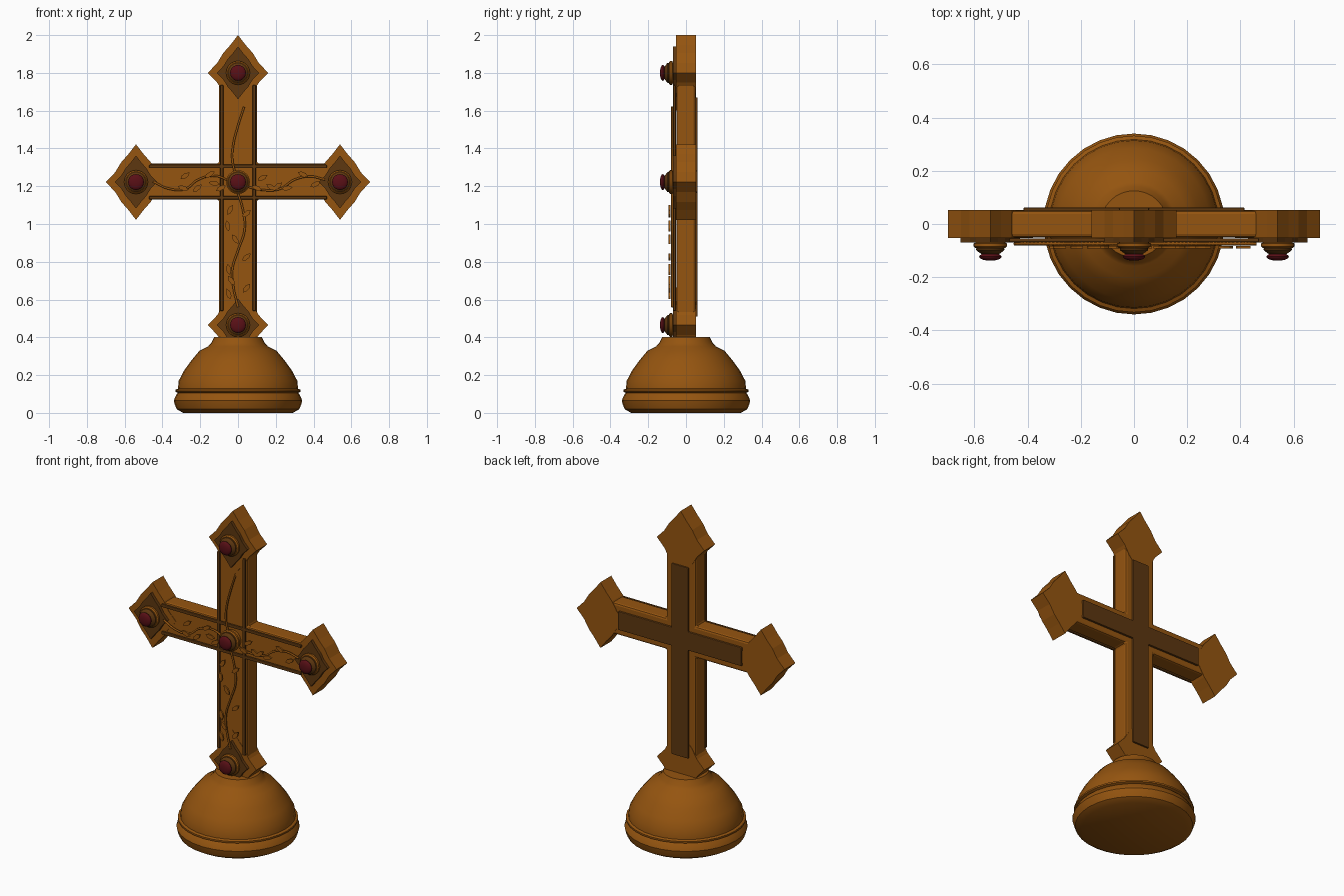
import bpy, bmesh, math
from mathutils import Vector

if "Cube" in bpy.data.objects:
    bpy.data.objects.remove(bpy.data.objects["Cube"])


def material(name, rgb):
    m = bpy.data.materials.new(name)
    m.diffuse_color = (*rgb, 1)
    m.use_nodes = True
    m.node_tree.nodes["Principled BSDF"].inputs["Base Color"].default_value = m.diffuse_color
    return m


BROWN = material("warm brown", (0.30, 0.09, 0.005))
DARK = material("dark brown", (0.11, 0.038, 0.005))
GEM = material("deep red", (0.10, 0.005, 0.008))


def finish(name, bm, mat, smooth=False, bevel=0):
    bmesh.ops.recalc_face_normals(bm, faces=bm.faces)
    me = bpy.data.meshes.new(name)
    bm.to_mesh(me)
    bm.free()
    me.materials.append(mat)
    ob = bpy.data.objects.new(name, me)
    bpy.context.collection.objects.link(ob)
    if bevel:
        b = ob.modifiers.new("bevel", 'BEVEL')
        b.width = bevel
        b.segments = 2
        b.limit_method = 'ANGLE'
    if smooth:
        bpy.context.view_layer.objects.active = ob
        ob.select_set(True)
        bpy.ops.object.shade_smooth_by_angle(angle=math.radians(35))
        ob.select_set(False)
    return ob


def slab(name, outline, y0, y1, mat, bevel=0):
    """Extrude an (x, z) outline from y0 to y1."""
    bm = bmesh.new()
    f = bm.faces.new([bm.verts.new((x, y0, z)) for x, z in outline])
    ext = bmesh.ops.extrude_face_region(bm, geom=[f])
    for v in ext["geom"]:
        if isinstance(v, bmesh.types.BMVert):
            v.co.y = y1
    return finish(name, bm, mat, bevel=bevel)


def lathe(name, profile, mat, steps=32, center=None):
    """Spin an (r, h) profile around z, or around -y when a center is given."""
    bm = bmesh.new()
    rings = []
    for r, h in profile:
        ring = []
        for i in range(steps):
            a = math.tau * i / steps
            c, s = r * math.cos(a), r * math.sin(a)
            ring.append(bm.verts.new((c, s, h) if center is None
                                     else (center[0] + c, -h, center[1] + s)))
        rings.append(ring)
    for a, b in zip(rings, rings[1:]):
        for i in range(steps):
            j = (i + 1) % steps
            bm.faces.new((a[i], a[j], b[j], b[i]))
    bm.faces.new(rings[0])
    bm.faces.new(rings[-1])
    return finish(name, bm, mat, smooth=True)


def cross(w, arm, z0, z1, zc=1.225, h=None):
    h = h or w
    return [(-w, z0), (w, z0), (w, zc - h), (arm, zc - h), (arm, zc + h), (w, zc + h),
            (w, z1), (-w, z1), (-w, zc + h), (-arm, zc + h), (-arm, zc - h), (-w, zc - h)]


def diamond(cx, cz, s=1.0):
    q = [(0, .2), (.04, .148), (.078, .105), (.11, .052)]
    right = q + [(.16, 0)] + [(x, -z) for x, z in reversed(q)]
    left = [(-x, z) for x, z in reversed(right[1:-1])]
    return [(cx + x * s, cz + z * s) for x, z in right + left]


# domed base
lathe("base", [(.29, 0), (.325, .02), (.335, .045), (.34, .066), (.325, .10), (.318, .106),
               (.332, .112), (.332, .122), (.318, .128), (.314, .17), (.285, .225),
               (.245, .28), (.203, .33), (.158, .352), (.142, .37), (.125, .402)], BROWN)

# cross body and back panel
slab("cross_body", cross(.1, .52, .38, 1.77, h=.095), -.05, .05, BROWN, bevel=.012)
slab("back_panel", cross(.056, .415, .51, 1.67), .045, .062, DARK, bevel=.004)

# flared ends with plates
ends = {"top": (0, 1.80), "left": (-.54, 1.222), "right": (.54, 1.222), "bottom": (0, .465)}
for side, (x, z) in ends.items():
    slab(side + "_end", diamond(x, z), -.052, .052, BROWN)
    slab(side + "_end_plate", diamond(x, z, .7), -.07, -.05, DARK)

# gems in round mounts
for side, (x, z) in {**ends, "center": (0, 1.222)}.items():
    lathe(side + "_mount", [(.055, .05), (.055, .07), (.063, .073), (.063, .084),
                            (.056, .09)], BROWN, 24, (x, z))
    lathe(side + "_mount_ring", [(.046, .086), (.053, .092), (.053, .098), (.046, .104),
                                 (.03, .115)], DARK, 24, (x, z))
    dome = [(.042 * math.sin(math.pi * t / 10), .123 - .015 * math.cos(math.pi * t / 10))
            for t in range(1, 10)]
    lathe(side + "_gem", dome, GEM, 20, (x, z))


# rails along the edges of shaft and arms
def rect(x0, x1, z0, z1):
    return [(x0, z0), (x1, z0), (x1, z1), (x0, z1)]


for s in (-1, 1):
    slab("shaft_rail", rect(s * .086 - .009, s * .086 + .009, .54, 1.735), -.068, -.054,
         DARK, bevel=.004)
    zc = 1.222 + s * .083
    slab("arm_rail", rect(-.47, .47, zc - .009, zc + .009), -.068, -.054, DARK, bevel=.004)


# vines
def vine(name, pts):
    cu = bpy.data.curves.new(name, 'CURVE')
    cu.dimensions = '3D'
    cu.bevel_depth = .006
    cu.bevel_resolution = 1
    cu.resolution_u = 6
    cu.use_fill_caps = True
    sp = cu.splines.new('BEZIER')
    sp.bezier_points.add(len(pts) - 1)
    for p, (x, z) in zip(sp.bezier_points, pts):
        p.co = (x, -.074, z)
        p.handle_left_type = p.handle_right_type = 'AUTO'
    cu.materials.append(BROWN)
    bpy.context.collection.objects.link(bpy.data.objects.new(name, cu))


vine("lower_vine", [(0, .56), (-.025, .67), (-.03, .76), (0, .86), (.035, .97), (.025, 1.08),
                    (-.01, 1.19)])
vine("upper_vine", [(-.01, 1.25), (-.03, 1.34), (-.025, 1.42), (0, 1.52), (.032, 1.62)])
vine("left_vine", [(-.45, 1.225), (-.37, 1.188), (-.28, 1.185), (-.21, 1.235), (-.12, 1.255),
                   (-.04, 1.225)])
vine("right_vine", [(.04, 1.2), (.13, 1.18), (.22, 1.185), (.3, 1.235), (.38, 1.252),
                    (.46, 1.235)])


# leaves: x, z, angle in degrees
def leaf(x, z, deg):
    a = math.radians(deg)
    pts = []
    for u, v in [(-.03, 0), (-.015, -.011), (.01, -.012), (.03, 0), (.01, .012), (-.015, .011)]:
        pts.append((x + u * math.cos(a) - v * math.sin(a),
                    z + u * math.sin(a) + v * math.cos(a)))
    slab("leaf", pts, -.092, -.082, BROWN)


for x, z, d in [(-.042, 1.075, 60), (.045, 1.055, 40), (-.055, .99, 100), (-.015, .92, 125),
                (.045, .825, 40), (-.05, .76, 100), (-.035, .70, 125), (.045, .66, 50),
                (-.05, .63, 110),
                (-.28, 1.255, 35), (-.29, 1.19, -20), (-.215, 1.19, 40), (-.15, 1.262, 30),
                (-.125, 1.215, -10), (-.09, 1.19, 30),
                (.10, 1.19, -25), (.13, 1.245, 30), (.175, 1.195, -35), (.21, 1.2, 40),
                (.26, 1.19, 10), (.345, 1.262, -25), (.41, 1.21, 25)]:
    leaf(x, z, d)
